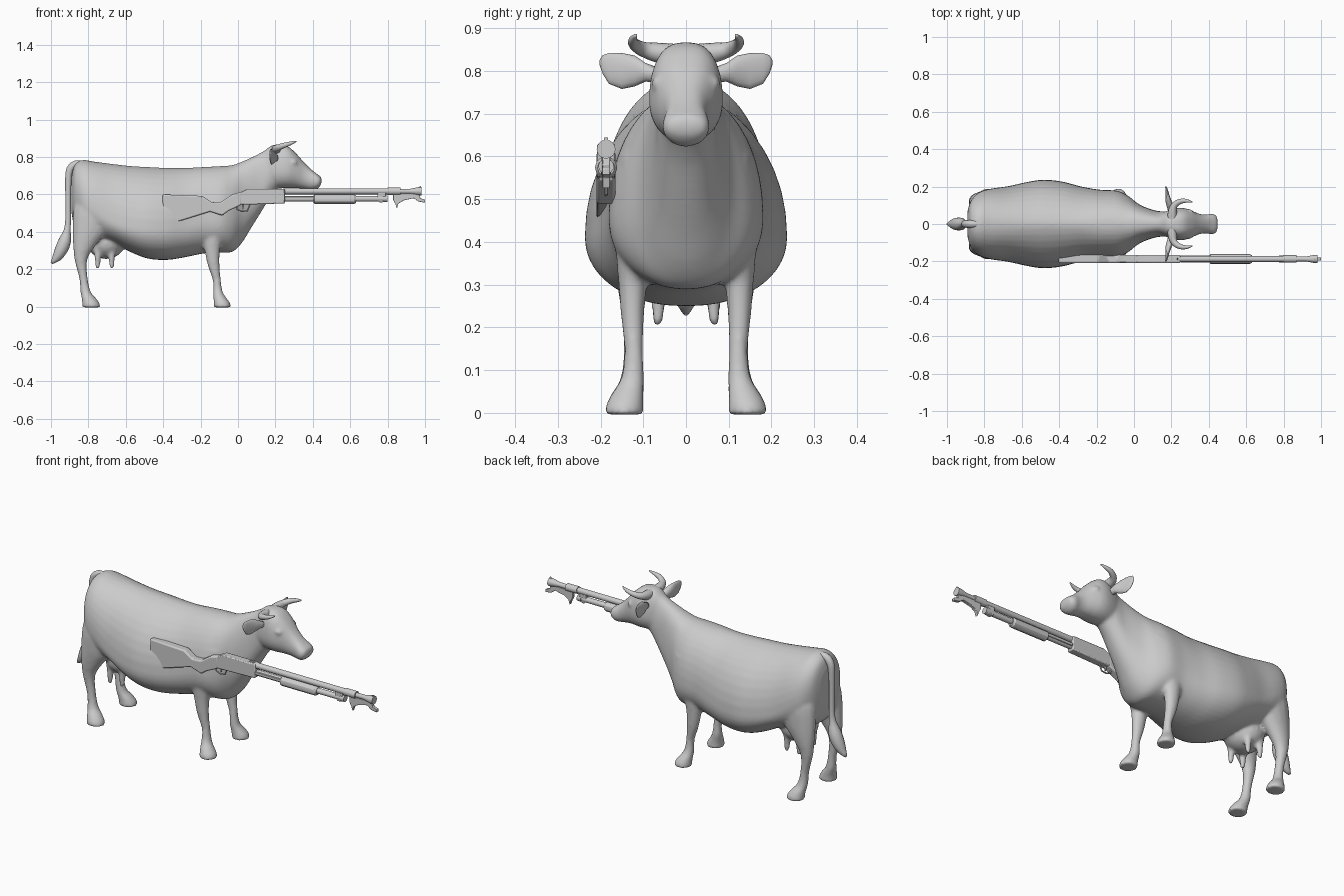
import bpy, bmesh
from math import sin, cos, pi
from mathutils import Vector

GY = -0.187  # gun centre line


def finish(name, bm, angle=40):
    bmesh.ops.recalc_face_normals(bm, faces=bm.faces)
    me = bpy.data.meshes.new(name)
    bm.to_mesh(me)
    bm.free()
    ob = bpy.data.objects.new(name, me)
    bpy.context.collection.objects.link(ob)
    bpy.ops.object.select_all(action='DESELECT')
    bpy.context.view_layer.objects.active = ob
    ob.select_set(True)
    bpy.ops.object.shade_smooth_by_angle(angle=angle * pi / 180)
    return ob


def dense(rows, k=4):
    # smooth in-between rows (Catmull-Rom)
    out, last = [], len(rows) - 1
    for i in range(last):
        quad = list(zip(rows[max(i - 1, 0)], rows[i], rows[i + 1], rows[min(i + 2, last)]))
        for j in range(k):
            t = j / k
            out.append(tuple(b + .5 * t * (c - a + t * (2 * a - 5 * b + 4 * c - d + t * (3 * b - 3 * c + d - a)))
                             for a, b, c, d in quad))
    return out + [rows[-1]]


def loft(bm, rings):
    rows = [[bm.verts.new(p) for p in r] for r in rings]
    n = len(rows[0])
    for a, b in zip(rows, rows[1:]):
        for i in range(n):
            j = (i + 1) % n
            bm.faces.new((a[i], a[j], b[j], b[i]))
    bm.faces.new(rows[0])
    bm.faces.new(rows[-1])


def ellipse(c, u, v, n=16):
    c, u, v = Vector(c), Vector(u), Vector(v)
    return [c + u * cos(2 * pi * i / n) + v * sin(2 * pi * i / n) for i in range(n)]


def section(x, zt, zb, zw, w, e, n=40):
    # egg-shaped upright slice, widest at zw; small e = squarer top
    out = []
    for i in range(n):
        c, s = cos(2 * pi * i / n), sin(2 * pi * i / n)
        h = (zt - zw) if s > 0 else (zw - zb)
        y = w * abs(c) ** (e if s > 0 else 0.9) * (1 if c > 0 else -1)
        out.append((x, y, zw + h * abs(s) ** 0.95 * (1 if s > 0 else -1)))
    return out


def tube(bm, pts, n=16, ref=(0, 1, 0)):
    # pts: (x, y, z, radius)
    P = [Vector(p[:3]) for p in pts]
    rings = []
    for i, p in enumerate(pts):
        t = (P[min(i + 1, len(P) - 1)] - P[max(i - 1, 0)]).normalized()
        u = t.cross(Vector(ref)).normalized()
        rings.append(ellipse(P[i], u * p[3], t.cross(u) * p[3], n))
    loft(bm, rings)


def ball(bm, c, r):
    g = bmesh.ops.create_uvsphere(bm, u_segments=20, v_segments=12, radius=1)
    for v in g['verts']:
        v.co = Vector((c[0] + v.co.x * r[0], c[1] + v.co.y * r[1], c[2] + v.co.z * r[2]))


# Cow body: trunk, neck, head, legs and udder fused into one skin
bm = bmesh.new()
trunk = [
    (-.89, .70, .50, .60, .07, .9), (-.872, .76, .42, .60, .125, .95), (-.83, .784, .38, .56, .168, 1),
    (-.77, .776, .36, .52, .188, 1), (-.67, .763, .34, .45, .203, 1.05), (-.57, .752, .29, .42, .225, 1.15),
    (-.48, .747, .257, .41, .237, 1.2), (-.38, .742, .25, .41, .226, 1.2), (-.28, .742, .265, .42, .20, 1.15),
    (-.18, .747, .285, .45, .183, 1), (-.09, .752, .29, .46, .178, 1), (-.03, .757, .293, .47, .15, .95),
    (.02, .775, .34, .52, .11, .85), (.07, .797, .42, .57, .086, .8), (.12, .822, .50, .62, .071, .8),
    (.17, .85, .58, .70, .066, .8), (.21, .86, .63, .74, .06, .8)]
head = [
    (.14, .83, .64, .73, .055, .75), (.18, .862, .638, .73, .072, .75), (.23, .867, .634, .73, .085, .7),
    (.27, .855, .634, .73, .085, .7), (.31, .82, .634, .725, .071, .7), (.35, .775, .63, .70, .054, .75),
    (.385, .74, .624, .68, .05, .75), (.415, .715, .625, .67, .056, .75), (.437, .70, .642, .67, .049, .75),
    (.447, .69, .66, .672, .028, .75)]
for part in (trunk, head):
    loft(bm, [section(*s) for s in dense(part)])
front = [(-.09, .105, .60, .08, .05), (-.11, .117, .50, .09, .055), (-.135, .123, .40, .064, .043),
         (-.138, .125, .31, .043, .034), (-.13, .125, .22, .032, .027), (-.113, .122, .14, .022, .022),
         (-.108, .125, .08, .026, .028), (-.098, .135, .05, .034, .036), (-.086, .143, .02, .044, .044),
         (-.084, .144, -.004, .046, .047)]
hind = [(-.76, .09, .62, .10, .07), (-.77, .11, .52, .11, .07), (-.785, .12, .42, .10, .058),
        (-.82, .125, .33, .062, .042), (-.84, .125, .25, .034, .029), (-.826, .123, .15, .023, .023),
        (-.815, .126, .08, .028, .028), (-.80, .135, .05, .037, .037), (-.787, .143, .02, .046, .044),
        (-.784, .144, -.004, .049, .047)]
for s in (1, -1):
    for leg in (front, hind):
        loft(bm, [ellipse((x, y * s, z), (rx, 0, 0), (0, ry, 0)) for x, y, z, rx, ry in dense(leg, 3)])
    for x in (-.75, -.675):
        tube(bm, [(x, .06 * s, .31, .024), (x, .064 * s, .26, .017), (x, .066 * s, .225, .014),
                  (x, .067 * s, .203, .01)])
    ball(bm, (.295, .064 * s, .77), (.022, .017, .018))
ball(bm, (-.705, 0, .34), (.10, .105, .085))
body = finish("cow_body", bm)
rm = body.modifiers.new("fuse", 'REMESH')
rm.mode = 'VOXEL'
rm.voxel_size = .008
rm.use_smooth_shade = True
sm = body.modifiers.new("soften", 'SMOOTH')
sm.factor, sm.iterations = .5, 8

# Horns and ears
for s, side in ((1, "left"), (-1, "right")):
    bm = bmesh.new()
    tube(bm, dense([(.205, .01 * s, .836, .026), (.205, .06 * s, .842, .024), (.215, .098 * s, .85, .018),
                    (.245, .12 * s, .862, .014), (.28, .124 * s, .873, .01), (.312, .117 * s, .884, .003)], 3),
         ref=(0, 0, 1))
    finish("horn_" + side, bm, 80)
    bm = bmesh.new()
    loft(bm, [ellipse((x, y * s, z), (rx, 0, 0), (0, 0, rz)) for x, y, z, rx, rz in [
        (.20, .06, .79, .016, .016), (.195, .095, .797, .02, .022), (.185, .12, .80, .017, .036),
        (.18, .15, .80, .011, .042), (.175, .18, .806, .007, .036), (.172, .195, .815, .005, .022),
        (.17, .202, .82, .002, .006)]])
    finish("ear_" + side, bm, 80)

# Tail with tuft
bm = bmesh.new()
tube(bm, dense([(-.82, 0, .762, .018), (-.868, 0, .762, .02), (-.898, 0, .735, .02), (-.907, 0, .68, .017),
                (-.908, 0, .58, .015), (-.908, 0, .47, .015), (-.913, 0, .41, .018), (-.925, 0, .355, .033),
                (-.945, 0, .305, .034), (-.97, 0, .262, .024), (-.998, 0, .232, .006)], 2))
finish("tail", bm, 80)


# Shotgun helpers
def rod(name, pts, z=0.0, n=16):
    bm = bmesh.new()
    tube(bm, [(x, GY, z, r) for x, r in pts], n)
    finish(name, bm, 30)


def plate(name, prof, half, bevel=.005):
    bm = bmesh.new()
    loft(bm, [[(x, GY + s * half, z) for x, z in prof] for s in (-1, 1)])
    ob = finish(name, bm, 30)
    b = ob.modifiers.new("bevel", 'BEVEL')
    b.width, b.segments = bevel, 2


# Shotgun stock and receiver
plate("gun_stock", [(-.403, .60), (-.19, .592), (-.14, .558), (-.09, .56), (-.03, .60), (.02, .615),
                    (.02, .545), (-.05, .512), (-.085, .487), (-.15, .508), (-.335, .45), (-.403, .51)],
      .022, .007)
plate("gun_receiver", [(0, .605), (.05, .63), (.25, .63), (.25, .552), (.02, .545), (0, .55)], .021)
plate("gun_trigger", [(.022, .55), (.032, .55), (.03, .522), (.024, .52)], .004, .001)
bm = bmesh.new()
tube(bm, [(-.01, GY, .55, .004), (-.005, GY, .52, .004), (.02, GY, .51, .004), (.05, GY, .513, .004),
          (.065, GY, .55, .004)], 8)
finish("gun_trigger_guard", bm)

# Shotgun barrel, magazine tube and grip
rod("gun_barrel", [(.24, .016), (.80, .016), (.80, .02), (.87, .02), (.87, .013), (.92, .013),
                   (.965, .022), (.98, .022)], .617)
rod("gun_magazine", [(.24, .015), (.775, .015), (.775, .018), (.80, .018), (.80, .008)], .577)
rod("gun_pump_grip", [(.405, .02), (.41, .026), (.62, .026), (.63, .02)], .574, 12)
plate("gun_slide_bar", [(.25, .588), (.41, .588), (.41, .572), (.25, .572)], .019, .002)
plate("gun_barrel_clamp", [(.745, .61), (.79, .61), (.79, .562), (.76, .556), (.745, .57)], .012, .003)

# Muzzle fittings and sights
plate("gun_front_sight", [(.95, .632), (.978, .645), (.978, .632)], .005, .001)
plate("gun_rear_sight", [(.20, .628), (.215, .638), (.23, .638), (.235, .628)], .006, .001)
plate("gun_muzzle_hook", [(.83, .605), (.97, .605), (.975, .58), (1.0, .572), (1.0, .556), (.965, .562),
                          (.94, .58), (.885, .568), (.857, .55), (.85, .525), (.842, .548), (.83, .57)],
      .009, .002)
